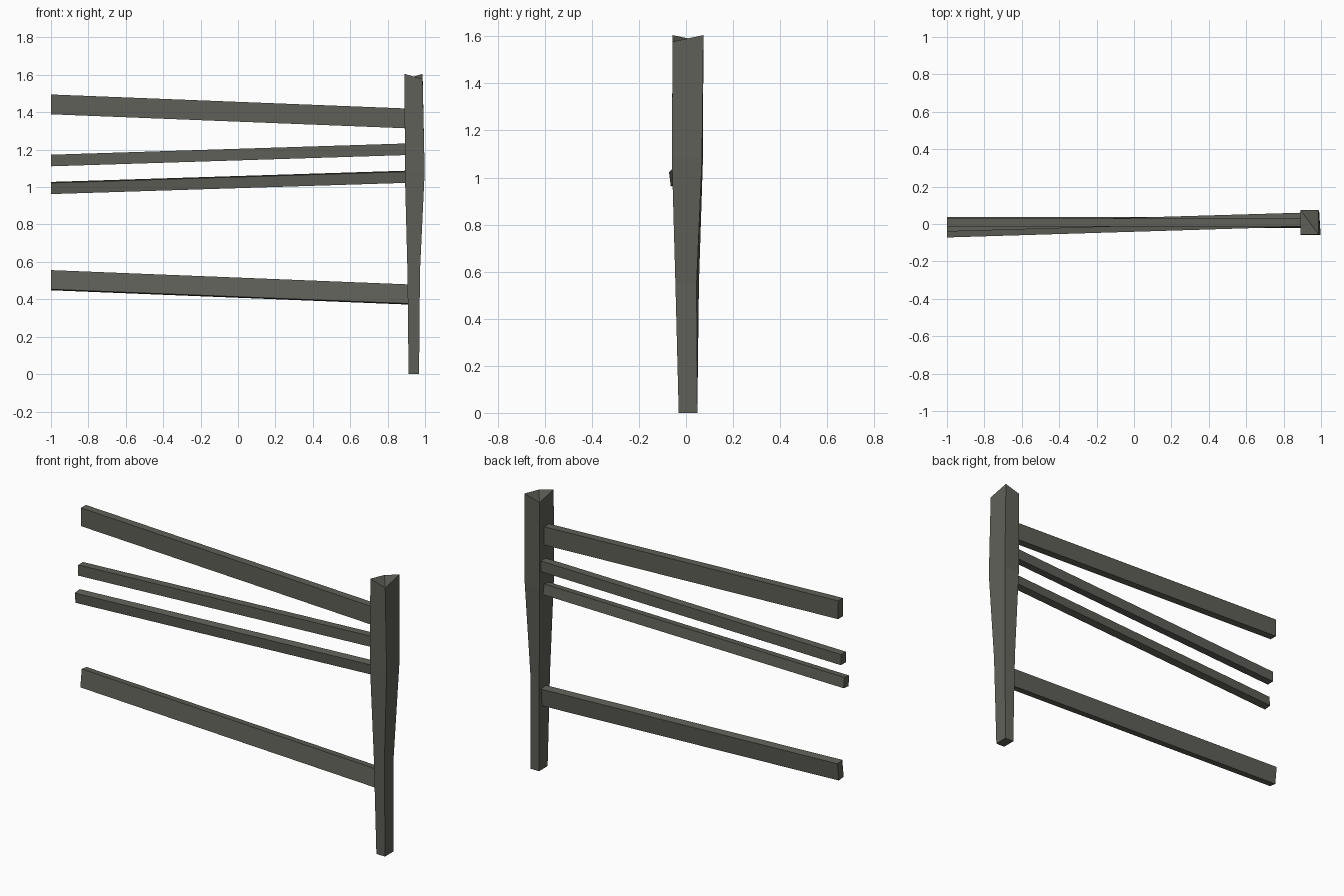
import bpy, math
from mathutils import Matrix, Vector

if "Cube" in bpy.data.objects:
    bpy.data.objects.remove(bpy.data.objects["Cube"])

wood = bpy.data.materials.new("weathered grey wood")
wood.diffuse_color = (0.115, 0.117, 0.098, 1)
wood.use_nodes = True
wood.node_tree.nodes["Principled BSDF"].inputs["Base Color"].default_value = wood.diffuse_color


def make(name, verts, faces):
    me = bpy.data.meshes.new(name)
    me.from_pydata(verts, [], faces)
    me.materials.append(wood)
    ob = bpy.data.objects.new(name, me)
    bpy.context.collection.objects.link(ob)
    return ob


# Tapered post: four-corner rings (front left, front right, back right, back left)
levels = [
    (0.00, (.912, -.031), (.968, -.031), (.968, .048), (.912, .048)),
    (0.55, (.906, -.045), (.973, -.045), (.970, .045), (.906, .055)),
    (1.08, (.892, -.060), (.998, -.060), (.990, .068), (.892, .072)),
    (1.59, (.891, -.057), (.987, -.057), (.987, .074), (.891, .074)),
]
verts = [(x, y, z) for z, *ring in levels for x, y in ring]
for i, dz in enumerate((.015, -.013, .015, -.013)):   # folded top cap
    x, y, z = verts[12 + i]
    verts[12 + i] = (x, y, z + dz)
faces = [(3, 2, 1, 0), (12, 13, 15), (13, 14, 15)]
for r in range(0, 12, 4):
    for i in range(4):
        j = (i + 1) % 4
        faces.append((r + i, r + j, r + j + 4, r + i + 4))
make("fence_post", verts, faces)


# Rails: box between a left-end and right-end centre (y, z), rolled about its length
def rail(name, left, right, height, roll=0):
    rot = Matrix.Rotation(math.radians(roll), 3, 'X')
    v = []
    for x, (y, z) in ((-1, left), (.93, right)):
        for sy, sz in ((-1, -1), (1, -1), (1, 1), (-1, 1)):
            v.append(Vector((x, y, z)) + rot @ Vector((0, sy * .0225, sz * height / 2)))
    f = [(3, 2, 1, 0), (4, 5, 6, 7)]
    f += [(i, (i + 1) % 4, (i + 1) % 4 + 4, i + 4) for i in range(4)]
    make(name, v, f)


rail("top_rail", (.008, 1.442), (.008, 1.366), .106)
rail("upper_thin_rail", (-.018, 1.142), (.039, 1.203), .062)
rail("lower_thin_rail", (-.046, .995), (.013, 1.056), .060, 7)
rail("bottom_rail", (.008, .502), (.008, .425), .103, -7)
